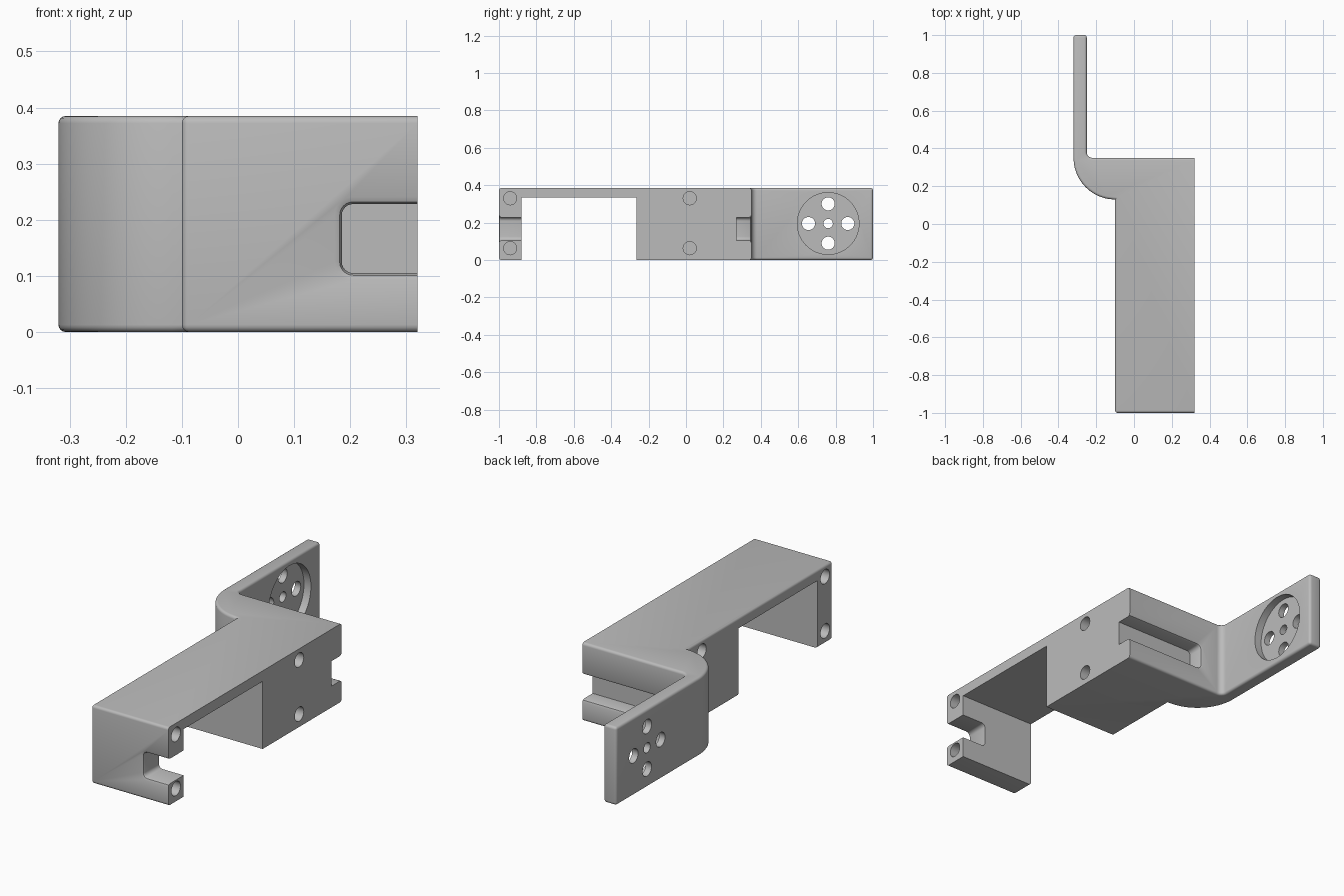
import bpy
import bmesh
from math import pi, sin, cos
from mathutils import Matrix

cube = bpy.data.objects.get("Cube")
if cube:
    bpy.data.objects.remove(cube)

H = 0.385          # overall height
RIGHT = 0.32       # flat mounting side
WALL = -0.10       # opposite side of the main body
SOFT = 0.013       # edge rounding


def new_object(name, bm):
    bmesh.ops.recalc_face_normals(bm, faces=bm.faces)
    mesh = bpy.data.meshes.new(name)
    bm.to_mesh(mesh)
    bm.free()
    obj = bpy.data.objects.new(name, mesh)
    bpy.context.collection.objects.link(obj)
    return obj


def arc(cx, cy, r, start, end, steps):
    angles = [start + (end - start) * i / steps for i in range(steps + 1)]
    return [(cx + r * cos(a), cy + r * sin(a)) for a in angles]


def cut(target, cutter):
    cutter.hide_render = True
    mod = target.modifiers.new("cut", 'BOOLEAN')
    mod.operation = 'DIFFERENCE'
    mod.solver = 'EXACT'
    mod.object = cutter
    bpy.context.view_layer.objects.active = target
    bpy.ops.object.modifier_apply(modifier=mod.name)
    bpy.data.objects.remove(cutter)


def box(x0, x1, y0, y1, z0, z1):
    bm = bmesh.new()
    size = Matrix.Diagonal((x1 - x0, y1 - y0, z1 - z0, 1))
    centre = Matrix.Translation(((x0 + x1) / 2, (y0 + y1) / 2, (z0 + z1) / 2))
    bmesh.ops.create_cube(bm, size=1, matrix=centre @ size)
    return new_object("window_cutter", bm)


def drill(x0, x1, y, z, r, sides=32):
    bm = bmesh.new()
    place = Matrix.Translation(((x0 + x1) / 2, y, z)) @ Matrix.Rotation(pi / 2, 4, 'Y')
    bmesh.ops.create_cone(bm, cap_ends=True, segments=sides, radius1=r, radius2=r,
                          depth=x1 - x0, matrix=place)
    return new_object("hole_cutter", bm)


def slot(x0, inner_y, face_y, z0=0.105, z1=0.228, r=0.02):
    """Slot open to the right, round inner corners and a softened rim."""
    out = 1 if face_y > inner_y else -1
    sections = [(inner_y, 0), (face_y - out * SOFT, 0),
                (face_y - out * SOFT * 0.3, SOFT * 0.3),
                (face_y, SOFT), (face_y + out * 0.05, SOFT)]
    bm = bmesh.new()
    rings = []
    for y, grow in sections:
        outline = [(RIGHT + 0.05, z0 - grow)]
        outline += arc(x0 + r, z0 + r, r + grow, 1.5 * pi, pi, 6)
        outline += arc(x0 + r, z1 - r, r + grow, pi, 0.5 * pi, 6)
        outline += [(RIGHT + 0.05, z1 + grow)]
        rings.append([bm.verts.new((x, y, z)) for x, z in outline])
    for a, b in zip(rings, rings[1:]):
        for i in range(len(a)):
            j = (i + 1) % len(a)
            bm.faces.new((a[i], a[j], b[j], b[i]))
    bm.faces.new(rings[0])
    bm.faces.new(rings[-1])
    return new_object("slot_cutter", bm)


# Body and curved arm: one plan outline, extruded upwards
outline = [(RIGHT, -1), (RIGHT, 0.35)]
outline += arc(-0.22, 0.38, 0.03, 1.5 * pi, pi, 6)
outline += [(-0.25, 1), (-0.32, 1)]
outline += arc(-0.10, 0.35, 0.22, pi, 1.5 * pi, 20)
outline += [(WALL, -1)]
bm = bmesh.new()
base = bm.faces.new([bm.verts.new((x, y, 0)) for x, y in outline])
extruded = bmesh.ops.extrude_face_region(bm, geom=[base])["geom"]
bmesh.ops.translate(bm, vec=(0, 0, H),
                    verts=[v for v in extruded if isinstance(v, bmesh.types.BMVert)])
bmesh.ops.recalc_face_normals(bm, faces=bm.faces)


def is_softened(edge):
    a, b = (v.co for v in edge.verts)
    if abs(a.z - b.z) > 0.1:       # uprights: only the outer free ends
        return abs(a.y) > 0.99 and a.x < 0
    return min(a.x, b.x) < RIGHT - 0.001


bmesh.ops.bevel(bm, geom=[e for e in bm.edges if is_softened(e)], offset=SOFT,
                segments=4, profile=0.5, affect='EDGES')
bracket = new_object("bracket", bm)

# Large opening below the bridge
cut(bracket, box(-0.5, 0.5, -0.88, -0.265, -0.1, 0.333))

# Front notch and rear groove
cut(bracket, slot(0.185, -0.86, -1))
cut(bracket, slot(-0.12, 0.27, 0.35))

# Blind screw holes on both sides of the body
for y in (-0.94, 0.02):
    for z in (0.063, 0.33):
        cut(bracket, drill(RIGHT - 0.12, RIGHT + 0.05, y, z, 0.035))
        cut(bracket, drill(WALL - 0.05, WALL + 0.12, y, z, 0.035))

# Round recess in the arm with five through holes
HUB_Y, HUB_Z = 0.76, 0.195
cut(bracket, drill(-0.288, -0.2, HUB_Y, HUB_Z, 0.165, 64))
cut(bracket, drill(-0.4, -0.2, HUB_Y, HUB_Z, 0.025))
for k in range(4):
    a = k * pi / 2
    cut(bracket, drill(-0.4, -0.2, HUB_Y + 0.105 * cos(a), HUB_Z + 0.105 * sin(a), 0.035))

# Plain grey material
grey = bpy.data.materials.new("plain_grey")
grey.use_nodes = True
colour = (0.5, 0.5, 0.5, 1)
grey.diffuse_color = colour
grey.node_tree.nodes["Principled BSDF"].inputs["Base Color"].default_value = colour
bracket.data.materials.clear()
bracket.data.materials.append(grey)

bpy.ops.object.select_all(action='DESELECT')
bracket.select_set(True)
bpy.context.view_layer.objects.active = bracket
bpy.ops.object.shade_smooth_by_angle(angle=0.6)
